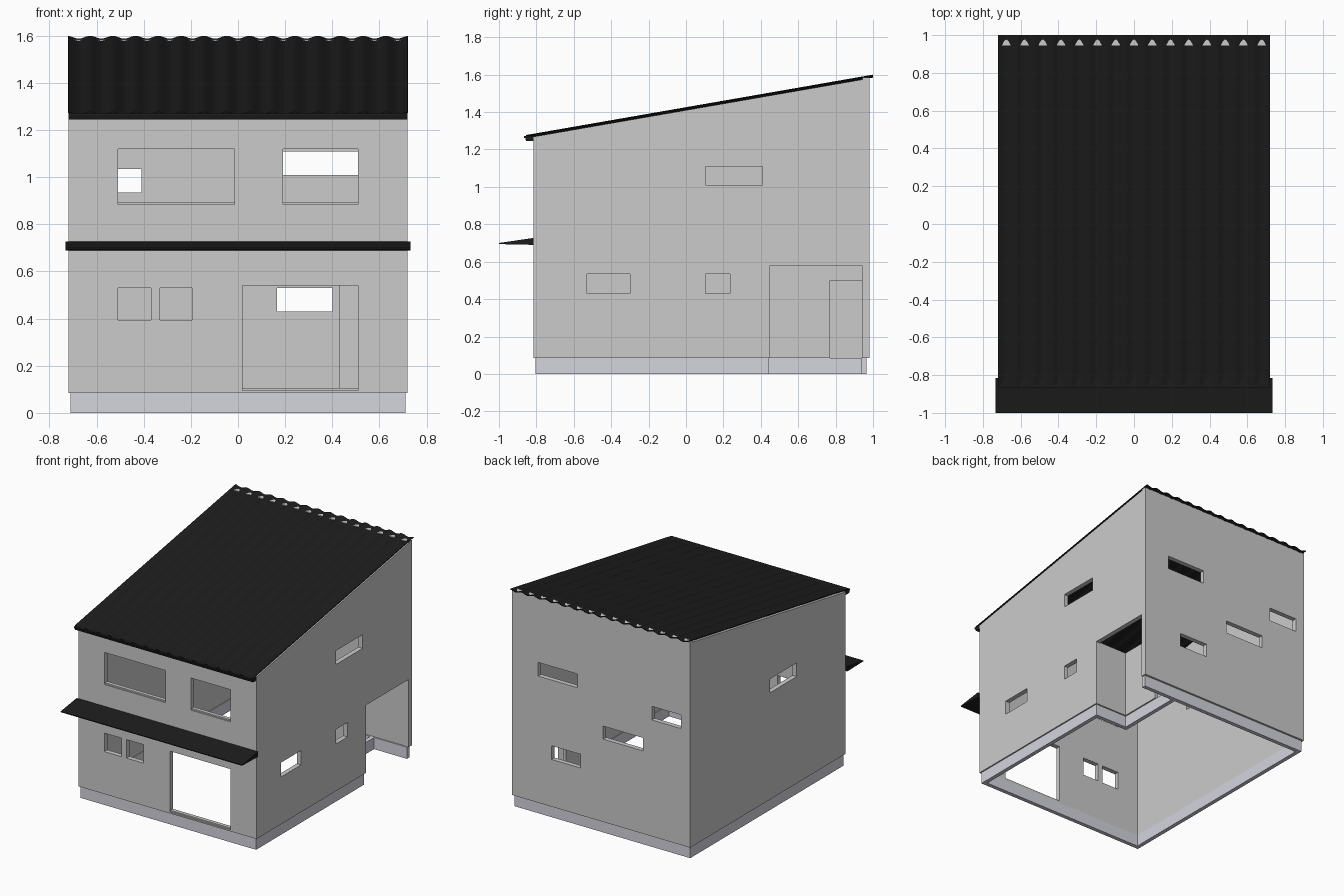
import bpy, bmesh, math

if "Cube" in bpy.data.objects:
    bpy.data.objects.remove(bpy.data.objects["Cube"])

def material(name, rgb):
    m = bpy.data.materials.new(name)
    m.diffuse_color = (*rgb, 1)
    m.use_nodes = True
    m.node_tree.nodes["Principled BSDF"].inputs["Base Color"].default_value = m.diffuse_color
    return m

BLACK = material("black_metal", (0.012, 0.012, 0.012))
STONE = material("plinth_grey", (0.66, 0.66, 0.73))

def finish(name, bm, mat=None):
    bmesh.ops.recalc_face_normals(bm, faces=bm.faces)
    me = bpy.data.meshes.new(name)
    bm.to_mesh(me)
    bm.free()
    ob = bpy.data.objects.new(name, me)
    bpy.context.scene.collection.objects.link(ob)
    if mat:
        me.materials.append(mat)
    return ob

def boxes(name, items, mat=None):
    """Each item is x0, x1, y0, y1, z0, z1."""
    bm = bmesh.new()
    for x0, x1, y0, y1, z0, z1 in items:
        vs = bmesh.ops.create_cube(bm, size=1)["verts"]
        for v in vs:
            v.co.x = x1 if v.co.x > 0 else x0
            v.co.y = y1 if v.co.y > 0 else y0
            v.co.z = z1 if v.co.z > 0 else z0
    return finish(name, bm, mat)

def prism(name, profile, x0, x1, mat=None):
    """Extrude a (y, z) profile along x."""
    bm = bmesh.new()
    f = bm.faces.new([bm.verts.new((x0, y, z)) for y, z in profile])
    ext = bmesh.ops.extrude_face_region(bm, geom=[f])["geom"]
    for v in ext:
        if isinstance(v, bmesh.types.BMVert):
            v.co.x = x1
    return finish(name, bm, mat)

def cut(ob, cutter):
    cutter.hide_render = True
    m = ob.modifiers.new("cut", "BOOLEAN")
    m.operation, m.solver, m.object = "DIFFERENCE", "EXACT", cutter
    bpy.context.view_layer.objects.active = ob
    bpy.ops.object.modifier_apply(modifier=m.name)
    bpy.data.objects.remove(cutter)

W, YF, YB, T, BASE = 0.72, -0.815, 0.98, 0.035, 0.085

def roof_z(y):
    return 1.594 + 0.174 * (y - 1)

# Outer walls: sloped shell, open top and bottom
yb = YB - T
walls = prism("walls", [(YF, BASE), (YB, BASE), (YB, 1.584), (yb, 1.584),
                        (yb, roof_z(yb) - 0.01), (YF, roof_z(YF) - 0.01)], -W, W)
cut(walls, boxes("inside_cutter", [(-W + T, W - T, YF + T, yb, -0.5, 2)]))

# Window and door openings
front = [(-0.51, -0.015, 0.885, 1.12), (0.19, 0.51, 0.885, 1.12), (-0.51, -0.37, 0.395, 0.53),
         (-0.33, -0.195, 0.395, 0.53), (0.02, 0.51, 0.095, 0.54)]
back = [(0.19, 0.51, 1.01, 1.11), (-0.647, -0.41, 0.935, 1.035),
        (-0.34, -0.016, 0.69, 0.785), (0.165, 0.40, 0.43, 0.53)]
right = [(-0.53, -0.30, 0.43, 0.535), (0.105, 0.235, 0.43, 0.535),
         (0.105, 0.41, 1.01, 1.11), (0.45, 0.94, 0.0, 0.58)]
left = [(-0.25, 0.06, 0.865, 0.965)]
E = 0.02
holes = [(a, b, YF - E, YF + T + E, c, d) for a, b, c, d in front]
holes += [(a, b, yb - E, YB + E, c, d) for a, b, c, d in back]
holes += [(W - T - E, W + E, a, b, c, d) for a, b, c, d in right]
holes += [(-W - E, -W + T + E, a, b, c, d) for a, b, c, d in left]
for h in holes:
    cut(walls, boxes("hole_cutter", [h]))

# Sills in the large front openings
boxes("front_sills", [(a, b, YF + 0.008, YF + T, c, c + 0.01)
                      for a, b, c, d in front if b - a > 0.2])

# Porch recess in the back right corner, with a doorway
boxes("porch_walls", [(0.43, W - T, 0.42, 0.45, BASE, 0.585),
                      (0.43, 0.455, 0.45, 0.77, BASE, 0.585),
                      (0.43, 0.455, 0.77, yb, 0.50, 0.585)])

# Plinth ring, following the porch recess
P, t = 0.71, 0.03
boxes("plinth", [(-P, P, -0.805, -0.805 + t, 0, BASE),
                 (-P, P, 0.965 - t, 0.965, 0, BASE),
                 (-P, -P + t, -0.805 + t, 0.965 - t, 0, BASE),
                 (P - t, P, -0.805 + t, 0.44, 0, BASE),
                 (0.415, P - t, 0.44 - t, 0.44, 0, BASE),
                 (0.415, 0.445, 0.44, 0.965 - t, 0, BASE)], STONE)

# Corrugated roof sheet
bm = bmesh.new()
n, pitch = 150, 0.0966
rows = []
for y in (-0.855, 1.0):
    row = []
    for i in range(n + 1):
        x = -W + 2 * W * i / n
        z = roof_z(y) - 0.006 * math.cos(2 * math.pi * x / pitch)
        row.append(bm.verts.new((x, y, z)))
    rows.append(row)
for i in range(n):
    bm.faces.new((rows[0][i], rows[0][i + 1], rows[1][i + 1], rows[1][i]))
roof = finish("corrugated_roof", bm, BLACK)
sol = roof.modifiers.new("thickness", "SOLIDIFY")
sol.thickness, sol.offset = 0.004, -1
for p in roof.data.polygons:
    p.use_smooth = True
bpy.context.view_layer.objects.active = roof
bpy.ops.object.modifier_apply(modifier=sol.name)
roof.select_set(True)
bpy.ops.object.shade_smooth_by_angle(angle=math.radians(40))

# Gutter under the eaves
prism("gutter", [(YF, 1.245), (-0.855, 1.245), (-0.86, 1.262), (-0.866, 1.262),
                 (-0.866, 1.272), (YF, 1.272)], -W, W, BLACK)

# Wedge canopy over the ground floor
prism("canopy", [(YF, 0.69), (-1.0, 0.694), (-1.0, 0.70), (YF, 0.727)], -0.733, 0.733, BLACK)
